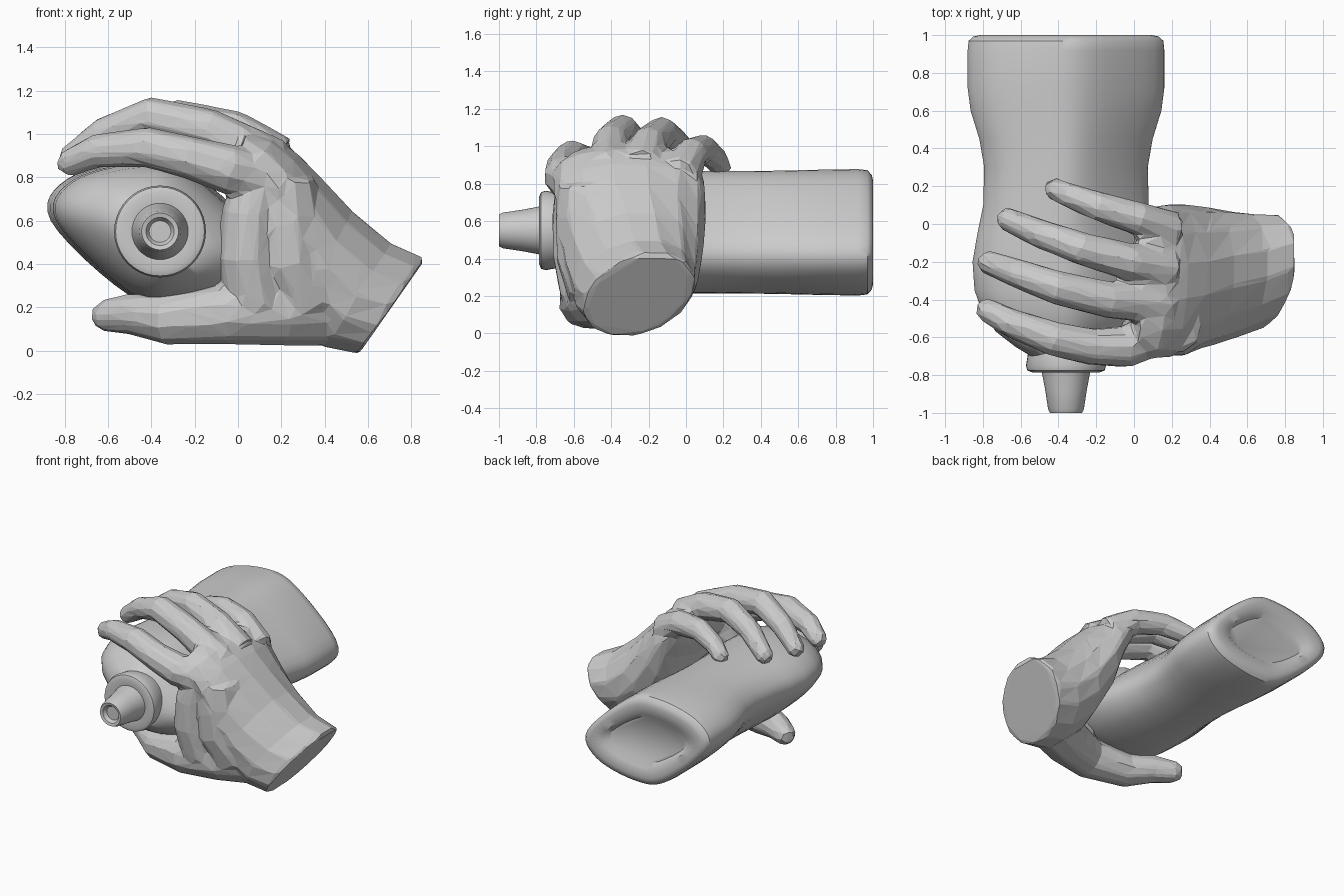
import bpy, bmesh, math
from mathutils import Vector

cube = bpy.data.objects.get("Cube")
if cube:
    bpy.data.objects.remove(cube)

grey = bpy.data.materials.new("plain_grey")
grey.use_nodes = True
colour = (0.6, 0.6, 0.6, 1)
grey.diffuse_color = colour
grey.node_tree.nodes["Principled BSDF"].inputs["Base Color"].default_value = colour


def loft(bm, rings):
    """Skin a list of equal-length point rings and cap both ends."""
    rows = [[bm.verts.new(p) for p in ring] for ring in rings]
    n = len(rows[0])
    for a, b in zip(rows, rows[1:]):
        for i in range(n):
            j = (i + 1) % n
            bm.faces.new((a[i], a[j], b[j], b[i]))
    bm.faces.new(rows[0][::-1])
    bm.faces.new(rows[-1])


def finish(bm, name):
    bmesh.ops.recalc_face_normals(bm, faces=bm.faces)
    mesh = bpy.data.meshes.new(name)
    bm.to_mesh(mesh)
    bm.free()
    mesh.materials.append(grey)
    obj = bpy.data.objects.new(name, mesh)
    bpy.context.collection.objects.link(obj)
    return obj


def smooth(obj):
    bpy.ops.object.select_all(action='DESELECT')
    obj.select_set(True)
    bpy.context.view_layer.objects.active = obj
    bpy.ops.object.shade_smooth_by_angle(angle=math.radians(40))


def spline_loop(corners, steps=6):
    """Round a closed polygon with a Catmull-Rom curve."""
    n = len(corners)
    out = []
    for i in range(n):
        p, q, r, s = (Vector(corners[(i + k) % n]) for k in (-1, 0, 1, 2))
        for k in range(steps):
            t = k / steps
            out.append(q + t * 0.5 * ((r - p) + t * (2 * p - 5 * q + 4 * r - s
                       + t * (3 * q - p - 3 * r + s))))
    return out


def tube(bm, path, sides=10):
    """Closed tube through (x, y, z, radius) points, with a blunt tip."""
    pts = [Vector(p[:3]) for p in path]
    radii = [p[3] for p in path]
    tip = (pts[-1] - pts[-2]).normalized()
    pts.append(pts[-1] + tip * radii[-1] * 0.6)
    radii.append(radii[-1] * 0.6)
    rings = []
    for i, p in enumerate(pts):
        d = (pts[min(i + 1, len(pts) - 1)] - pts[max(i - 1, 0)]).normalized()
        s = d.cross(Vector((0, 1, 0))).normalized()
        w = d.cross(s)
        rings.append([p + radii[i] * (s * math.cos(t) + w * math.sin(t))
                      for t in (math.tau * k / sides for k in range(sides))])
    loft(bm, rings)


# Bottle cross-section: skewed, rounded lozenge with unit half width and height
CX, CZ = -0.36, 0.54
half = [(-1.0, 0.18), (-0.85, 0.75), (-0.22, 1.0), (0.3, 0.83)]
section = spline_loop(half + [(-x, -z) for x, z in half])

# Bottle body: y, half width, half height, from shoulder to recessed base
body = [(-0.70, 0.18, 0.18), (-0.65, 0.26, 0.22), (-0.57, 0.36, 0.27),
        (-0.47, 0.43, 0.305), (-0.35, 0.47, 0.32), (-0.2, 0.48, 0.325),
        (-0.05, 0.455, 0.325), (0.1, 0.425, 0.325), (0.3, 0.42, 0.325),
        (0.45, 0.445, 0.327), (0.6, 0.49, 0.33), (0.72, 0.505, 0.333),
        (0.92, 0.505, 0.336), (0.97, 0.5, 0.33), (0.993, 0.475, 0.305),
        (1.0, 0.44, 0.275), (0.993, 0.35, 0.2), (0.965, 0.31, 0.165)]
bm = bmesh.new()
loft(bm, [[(CX + p.x * a, y, CZ + p.y * b) for p in section] for y, a, b in body])
smooth(finish(bm, "bottle_body"))

# Collar and hollow nozzle, turned around the bottle axis
turned = {
    "bottle_collar": [(-0.64, 0.19), (-0.68, 0.2), (-0.75, 0.212),
                      (-0.775, 0.205), (-0.785, 0.18), (-0.775, 0.13)],
    "bottle_nozzle": [(-0.75, 0.135), (-0.8, 0.125), (-0.88, 0.11),
                      (-0.98, 0.095), (-1.0, 0.085), (-0.995, 0.065),
                      (-0.97, 0.05)],
}
angles = [math.tau * k / 40 for k in range(40)]
for name, profile in turned.items():
    bm = bmesh.new()
    loft(bm, [[(CX + r * math.cos(t), y, 0.55 + r * math.sin(t)) for t in angles]
              for y, r in profile])
    smooth(finish(bm, name))

# Palm: outer x, z, inner x, z, front y, back y, skew for each cross-section
palm = [(0.87, 0.43, 0.555, -0.02, -0.54, 0.04, 0.09),
        (0.71, 0.50, 0.40, 0.01, -0.60, 0.06, 0.06),
        (0.53, 0.65, 0.26, 0.14, -0.65, 0.09, 0.03),
        (0.38, 0.81, 0.12, 0.42, -0.69, 0.11, 0),
        (0.28, 0.91, 0.07, 0.62, -0.71, 0.11, 0),
        (0.17, 0.99, 0.01, 0.74, -0.71, 0.09, 0),
        (0.04, 1.02, -0.01, 0.86, -0.63, 0.0, 0)]
bm = bmesh.new()
rings = []
for ox, oz, ix, iz, y0, y1, skew in palm:
    mid = Vector(((ox + ix) / 2, (y0 + y1) / 2, (oz + iz) / 2))
    out = Vector(((ox - ix) / 2, skew, (oz - iz) / 2))
    side = Vector((0, (y1 - y0) / 2, 0))
    rings.append([mid + out * math.sin(t) + side * math.cos(t)
                  for t in (math.tau * k / 14 for k in range(14))])
loft(bm, rings)

# Fingers from front to back, then thumb, web of skin and thumb muscle
digits = [
    [(0.17, -0.56, 0.78, 0.12), (-0.05, -0.65, 0.84, 0.115),
     (-0.22, -0.65, 0.89, 0.1), (-0.42, -0.61, 0.94, 0.095),
     (-0.66, -0.52, 0.92, 0.078), (-0.79, -0.45, 0.86, 0.063)],
    [(0.17, -0.42, 0.86, 0.12), (-0.14, -0.40, 1.02, 0.1),
     (-0.40, -0.34, 1.08, 0.093), (-0.62, -0.26, 1.00, 0.078),
     (-0.78, -0.20, 0.88, 0.063)],
    [(0.18, -0.24, 0.88, 0.12), (-0.02, -0.20, 1.01, 0.1),
     (-0.28, -0.13, 1.07, 0.09), (-0.50, -0.05, 1.01, 0.078),
     (-0.68, 0.03, 0.89, 0.063)],
    [(0.2, -0.04, 0.84, 0.11), (0.02, 0.03, 0.96, 0.09),
     (-0.18, 0.09, 0.985, 0.08), (-0.34, 0.15, 0.94, 0.068),
     (-0.43, 0.19, 0.88, 0.058)],
    [(0.45, -0.38, 0.19, 0.17), (0.20, -0.48, 0.19, 0.17),
     (-0.05, -0.54, 0.17, 0.145), (-0.33, -0.47, 0.145, 0.12),
     (-0.50, -0.37, 0.17, 0.095), (-0.62, -0.30, 0.16, 0.075)],
    [(0.12, -0.56, 0.80, 0.14), (0.05, -0.59, 0.62, 0.13),
     (0.04, -0.58, 0.44, 0.14), (0.08, -0.53, 0.22, 0.15)],
    [(0.2, -0.53, 0.78, 0.16), (0.22, -0.535, 0.6, 0.17),
     (0.23, -0.53, 0.42, 0.17), (0.33, -0.47, 0.24, 0.17)],
]
for path in digits:
    tube(bm, path)
hand = finish(bm, "hand")

# Fuse the pieces into one faceted skin
fuse = hand.modifiers.new("fuse", 'REMESH')
fuse.mode = 'VOXEL'
fuse.voxel_size = 0.016
soften = hand.modifiers.new("soften", 'SMOOTH')
soften.iterations = 8
facet = hand.modifiers.new("facet", 'DECIMATE')
facet.ratio = 0.03
